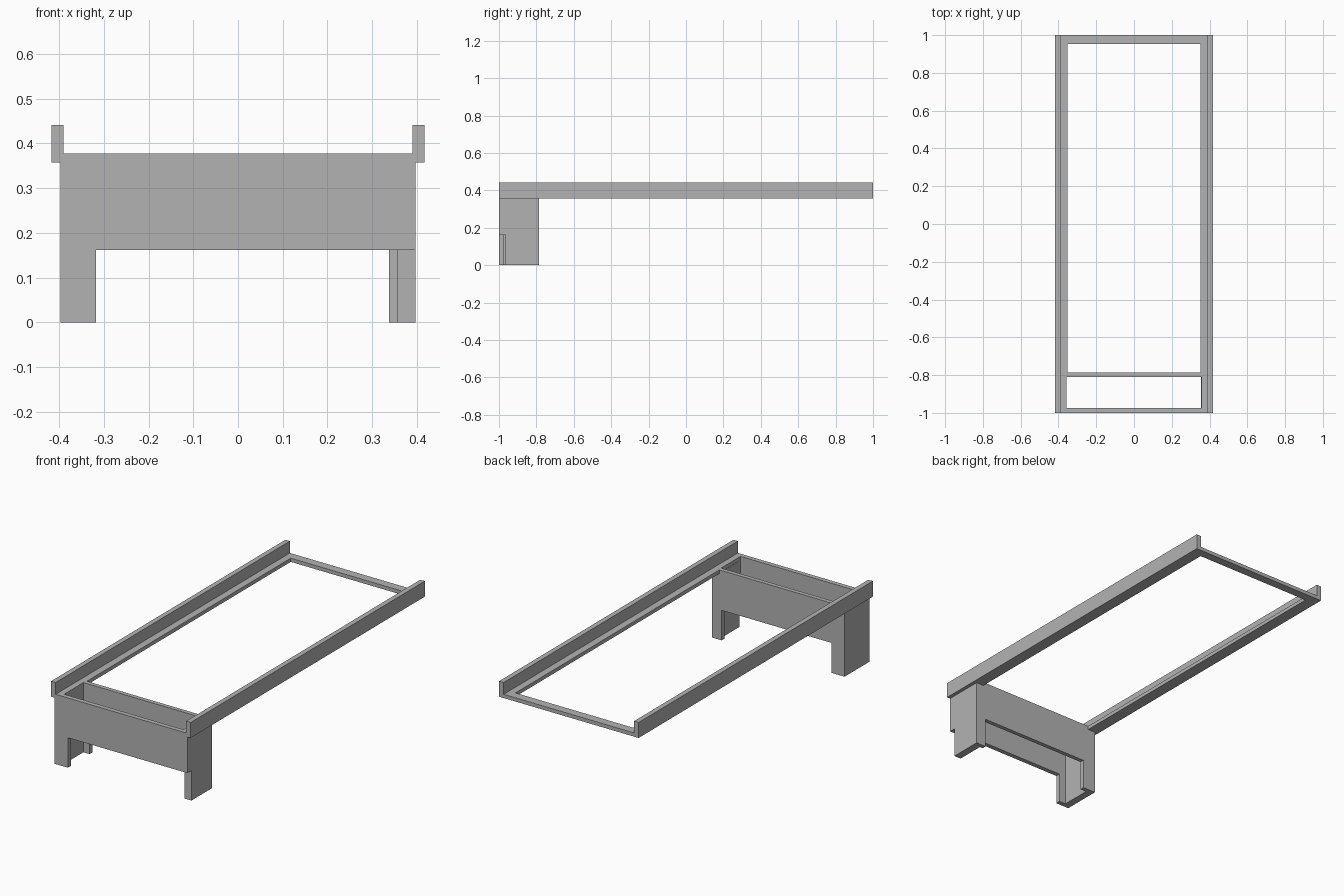
import bpy
import bmesh
from mathutils import Vector

cube = bpy.data.objects.get("Cube")
if cube:
    bpy.data.objects.remove(cube, do_unlink=True)

grey = bpy.data.materials.new("plain grey")
grey.use_nodes = True
grey.diffuse_color = (0.45, 0.45, 0.45, 1)
grey.node_tree.nodes["Principled BSDF"].inputs["Base Color"].default_value = (0.45, 0.45, 0.45, 1)


def extrude(name, points, depth):
    """Extrude a planar outline of 3D points along the depth vector."""
    bm = bmesh.new()
    face = bm.faces.new([bm.verts.new(p) for p in points])
    grown = bmesh.ops.extrude_face_region(bm, geom=[face], use_keep_orig=True)
    verts = [g for g in grown["geom"] if isinstance(g, bmesh.types.BMVert)]
    bmesh.ops.translate(bm, verts=verts, vec=Vector(depth))
    bmesh.ops.recalc_face_normals(bm, faces=bm.faces)
    mesh = bpy.data.meshes.new(name)
    bm.to_mesh(mesh)
    bm.free()
    mesh.materials.append(grey)
    obj = bpy.data.objects.new(name, mesh)
    bpy.context.collection.objects.link(obj)
    return obj


def box(name, x0, x1, y0, y1, z0, z1):
    outline = [(x0, y0, z0), (x1, y0, z0), (x1, y1, z0), (x0, y1, z0)]
    return extrude(name, outline, (0, 0, z1 - z0))


SIDE, RAIL_IN, RAIL_OUT, LEDGE = 0.397, 0.39, 0.417, 0.352
BASE, SHELF, TOP, ARCH = 0.357, 0.377, 0.441, 0.162
FRONT_IN, BACK_IN, BACK = -0.975, -0.81, -0.787

# Tall side rails with inner ledges, joined by a bar at the far end
for side, s in (("left", 1), ("right", -1)):
    box(side + "_rail", s * RAIL_IN, s * RAIL_OUT, -1, 1, BASE, TOP)
    box(side + "_ledge", s * LEDGE, s * RAIL_IN, BACK, 1, BASE, SHELF)
    box(side + "_box_rim", s * 0.357, s * RAIL_IN, FRONT_IN, BACK_IN, BASE, SHELF)
box("end_bar", -LEDGE, LEDGE, 0.953, 1, BASE, SHELF)


def panel(name, y0, y1, left_leg, right_leg):
    """Cross panel narrowed between the rails, with a cut-out between its legs."""
    outline = [(-SIDE, 0), (right_leg, 0), (right_leg, ARCH)]
    if left_leg is None:
        outline += [(SIDE, ARCH)]
    else:
        outline += [(left_leg, ARCH), (left_leg, 0), (SIDE, 0)]
    outline += [(SIDE, BASE), (RAIL_IN, BASE), (RAIL_IN, SHELF),
                (-RAIL_IN, SHELF), (-RAIL_IN, BASE), (-SIDE, BASE)]
    extrude(name, [(x, y0, z) for x, z in outline], (0, y1 - y0, 0))


# Front panel has one leg only; back panel has two
panel("front_panel", -1, FRONT_IN, None, -0.317)
panel("back_panel", BACK_IN, BACK, 0.338, -0.32)

# Box side walls, the left one notched at its lower front corner
box("right_wall", -SIDE, -0.357, FRONT_IN, BACK_IN, 0, BASE)
notched = [(-0.965, 0), (BACK_IN, 0), (BACK_IN, BASE), (FRONT_IN, BASE),
           (FRONT_IN, ARCH), (-0.965, ARCH)]
extrude("left_wall", [(0.356, y, z) for y, z in notched], (SIDE - 0.356, 0, 0))
